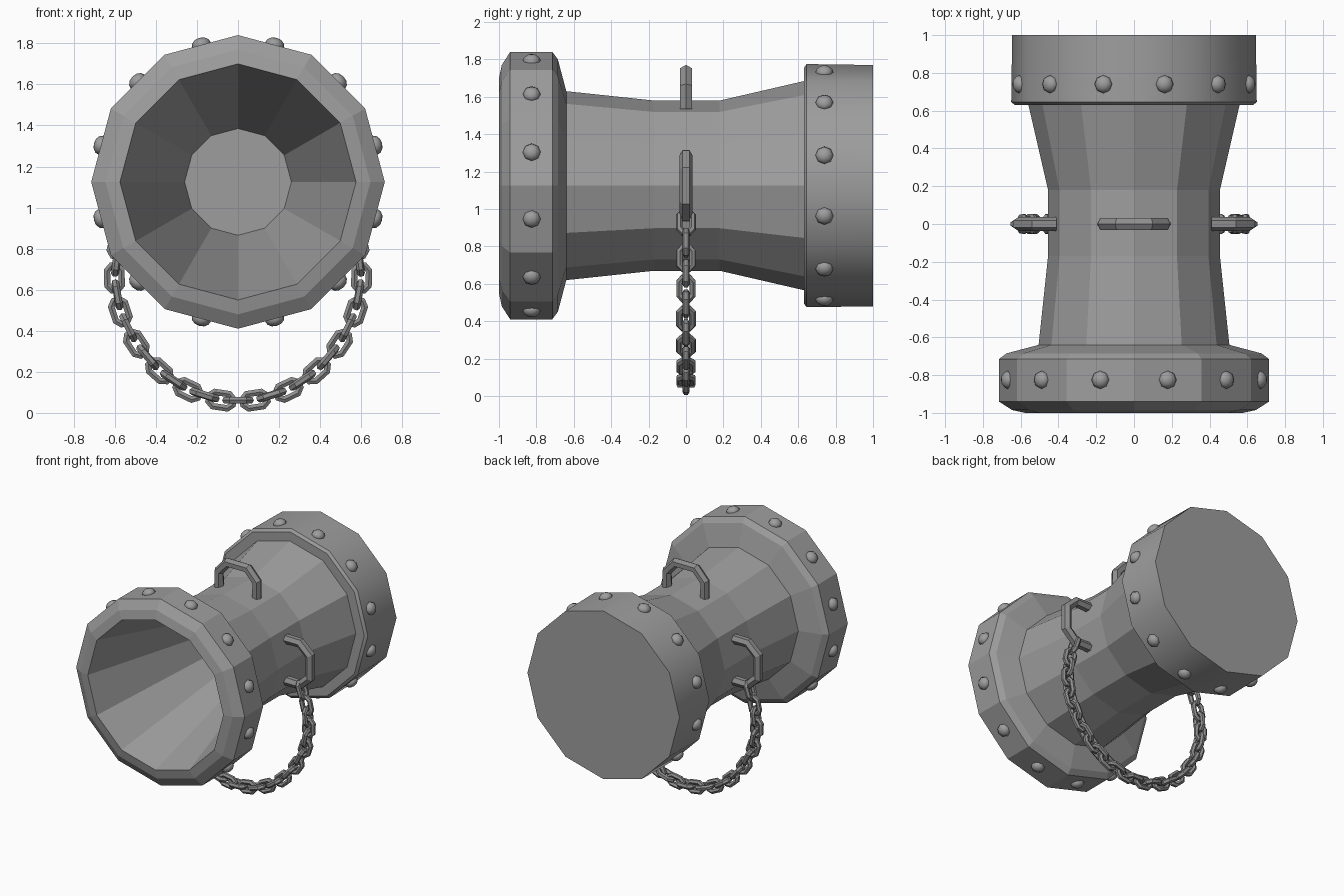
import bpy, bmesh
from math import sin, cos, pi, radians
from mathutils import Vector, Matrix

cube = bpy.data.objects.get("Cube")
if cube:
    bpy.data.objects.remove(cube, do_unlink=True)

AXIS_Z = 1.125
SIDES = 12


def material(name, value):
    m = bpy.data.materials.new(name)
    m.use_nodes = True
    colour = (value, value, value, 1)
    m.diffuse_color = colour
    m.node_tree.nodes["Principled BSDF"].inputs["Base Color"].default_value = colour
    return m


CAST = material("cast grey metal", 0.34)
CHAIN = material("dark chain metal", 0.27)


def add_object(name, mesh, mat):
    mesh.materials.clear()
    mesh.materials.append(mat)
    obj = bpy.data.objects.new(name, mesh)
    bpy.context.collection.objects.link(obj)
    return obj


def smooth(obj, degrees):
    bpy.ops.object.select_all(action='DESELECT')
    obj.select_set(True)
    bpy.context.view_layer.objects.active = obj
    bpy.ops.object.shade_smooth_by_angle(angle=radians(degrees))


def lathe(name, profile, mat):
    """Closed solid turned about the barrel axis from (y, radius) pairs."""
    bm = bmesh.new()
    angles = [2 * pi * k / SIDES for k in range(SIDES)]
    rings = [[bm.verts.new((r * sin(a), y, AXIS_Z + r * cos(a))) for a in angles]
             for y, r in profile]
    for a, b in zip(rings, rings[1:]):
        for i in range(SIDES):
            j = (i + 1) % SIDES
            bm.faces.new((a[i], a[j], b[j], b[i]))
    bm.faces.new(rings[0])
    bm.faces.new(rings[-1])
    bmesh.ops.recalc_face_normals(bm, faces=bm.faces)
    mesh = bpy.data.meshes.new(name)
    bm.to_mesh(mesh)
    bm.free()
    return add_object(name, mesh, mat)


def rods(name, paths, radius, cyclic, mat):
    """Six-sided rods swept along straight-segment paths."""
    curve = bpy.data.curves.new(name + " path", 'CURVE')
    curve.dimensions = '3D'
    curve.bevel_depth = radius
    curve.bevel_resolution = 1
    curve.use_fill_caps = not cyclic
    for path in paths:
        spline = curve.splines.new('POLY')
        spline.points.add(len(path) - 1)
        for point, co in zip(spline.points, path):
            point.co = (*co, 1)
        spline.use_cyclic_u = cyclic
    temp = bpy.data.objects.new(name + " path", curve)
    bpy.context.collection.objects.link(temp)
    graph = bpy.context.evaluated_depsgraph_get()
    mesh = bpy.data.meshes.new_from_object(temp.evaluated_get(graph))
    bpy.data.objects.remove(temp, do_unlink=True)
    mesh.polygons.foreach_set("use_smooth", [False] * len(mesh.polygons))
    return add_object(name, mesh, mat)


# Barrel: tapering bore, flared muzzle ring and waisted body
lathe("barrel", [(0.1, 0.26), (-1, 0.575), (-0.985, 0.645), (-0.94, 0.715),
                 (-0.715, 0.715), (-0.685, 0.675), (-0.64, 0.505),
                 (-0.17, 0.455), (0.18, 0.455), (0.7, 0.575)], CAST)

# Breech: heavy closed band at the back
breech = lathe("breech_ring", [(0.63, 0.63), (0.645, 0.65), (1, 0.645)], CAST)
smooth(breech, 35)


# Rivets: one flattened dome in the middle of every ring face
def rivets(name, y, radius):
    bm = bmesh.new()
    for k in range(SIDES):
        place = (Matrix.Translation((0, y, AXIS_Z))
                 @ Matrix.Rotation(2 * pi * (k + 0.5) / SIDES, 4, 'Y')
                 @ Matrix.Translation((0, 0, radius * cos(pi / SIDES)))
                 @ Matrix.Diagonal((1, 1, 0.75, 1)))
        bmesh.ops.create_uvsphere(bm, u_segments=8, v_segments=6,
                                  radius=0.048, matrix=place)
    mesh = bpy.data.meshes.new(name)
    bm.to_mesh(mesh)
    bm.free()
    smooth(add_object(name, mesh, CAST), 60)


rivets("muzzle_rivets", -0.825, 0.715)
rivets("breech_rivets", 0.74, 0.65)

# Handles: half-octagon loops on the top and both sides
loop = [(-0.16, 0.41), (-0.16, 0.53), (-0.085, 0.612),
        (0.085, 0.612), (0.16, 0.53), (0.16, 0.41)]
for name, turn in (("top_handle", 0), ("left_handle", pi / 2), ("right_handle", -pi / 2)):
    spin = Matrix.Rotation(turn, 3, 'Y')
    path = [spin @ Vector((t, 0, out)) + Vector((0, 0, AXIS_Z)) for t, out in loop]
    rods(name, [path], 0.036, False, CHAIN)

# Chain: links hang between the side handles and alternate a quarter turn
half = [(0.083, 0.062), (0.244, 0.112), (0.383, 0.205), (0.495, 0.337),
        (0.573, 0.493), (0.602, 0.657), (0.582, 0.82)]
flat = [Vector((-x, 0, z)) for x, z in reversed(half)] + [Vector((x, 0, z)) for x, z in half]
centres = [Vector((-0.545, 0, 0.93))]
for a, b in zip(flat, flat[1:]):
    centres += [a, (a + b) / 2]
centres += [flat[-1], Vector((0.545, 0, 0.93))]

outline = [(0.06, 0.014), (0.036, 0.035), (-0.036, 0.035), (-0.06, 0.014),
           (-0.06, -0.014), (-0.036, -0.035), (0.036, -0.035), (0.06, -0.014)]
links = []
for i, centre in enumerate(centres):
    before, after = centres[max(i - 1, 0)], centres[min(i + 1, len(centres) - 1)]
    along = (after - before).normalized()
    across = Vector((0, 1, 0))
    if i % 2:
        across = along.cross(across)
    links.append([centre + along * u + across * v for u, v in outline])
rods("chain", links, 0.019, True, CHAIN)
